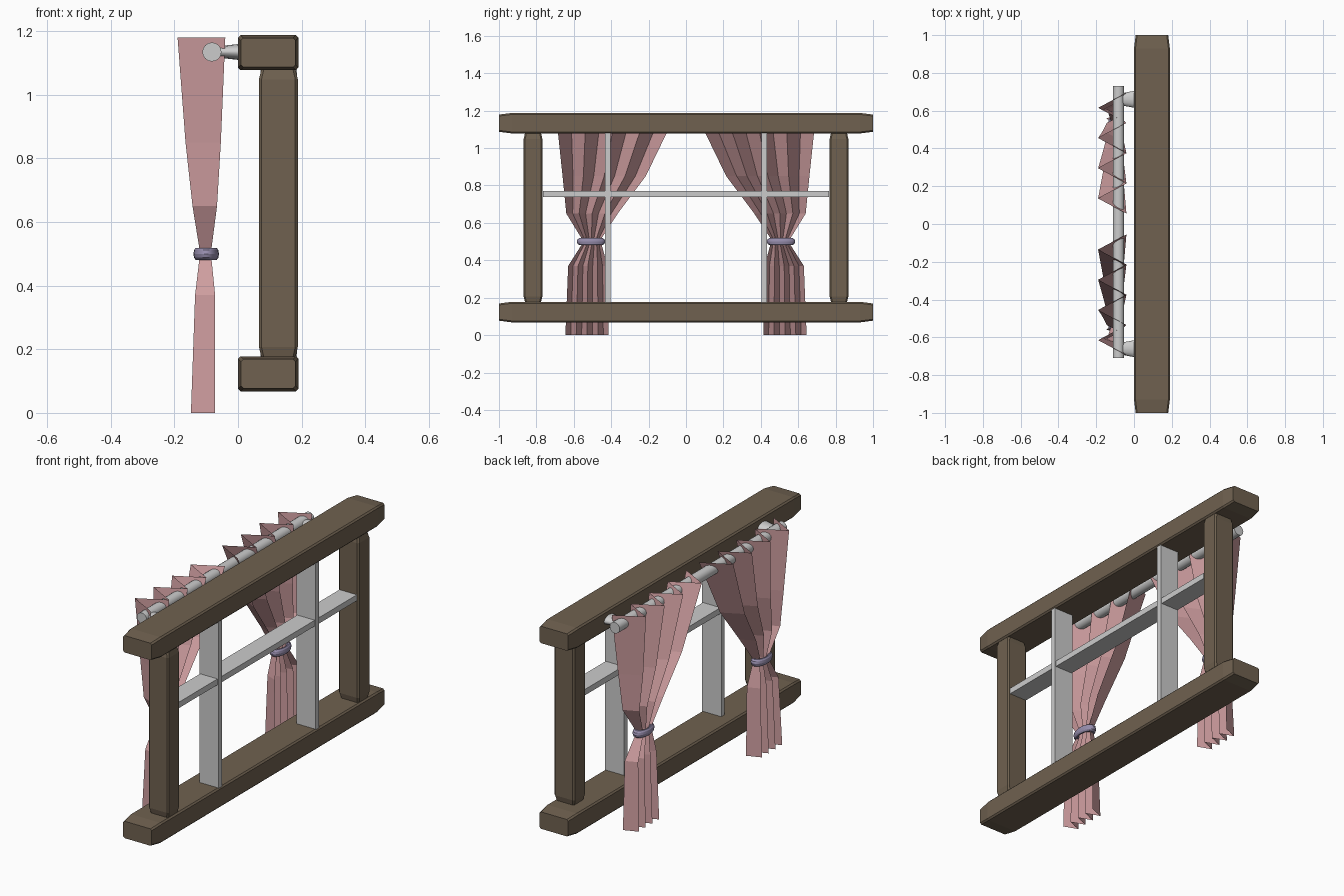
import bpy, bmesh, math

if "Cube" in bpy.data.objects:
    bpy.data.objects.remove(bpy.data.objects["Cube"])


def material(name, rgb):
    m = bpy.data.materials.new(name)
    m.diffuse_color = (*rgb, 1)
    m.use_nodes = True
    m.node_tree.nodes["Principled BSDF"].inputs["Base Color"].default_value = m.diffuse_color
    return m


WOOD = material("wood", (0.16, 0.12, 0.08))
CLOTH = material("cloth", (0.62, 0.34, 0.35))
BAND = material("band", (0.31, 0.27, 0.42))


def finish(name, bm, mat=None, recalc=True):
    if recalc:
        bmesh.ops.recalc_face_normals(bm, faces=bm.faces)
    me = bpy.data.meshes.new(name)
    bm.to_mesh(me)
    bm.free()
    ob = bpy.data.objects.new(name, me)
    bpy.context.collection.objects.link(ob)
    if mat:
        me.materials.append(mat)
    return ob


def timber(name, axis, centre, half, taper, shrink):
    """Chamfered timber along an axis, narrowing slightly at both ends."""
    a, b = [i for i in range(3) if i != axis]
    L, c = half[axis], 0.008
    bm = bmesh.new()
    rings = []
    for t, s in ((-L, shrink), (-L + taper, 0), (L - taper, 0), (L, shrink)):
        u, v = half[a] - s, half[b] - s
        ring = []
        for p, q in ((u, v - c), (u - c, v), (c - u, v), (-u, v - c),
                     (-u, c - v), (c - u, -v), (u - c, -v), (u, c - v)):
            co = list(centre)
            co[axis] += t
            co[a] += p
            co[b] += q
            ring.append(bm.verts.new(co))
        rings.append(ring)
    for r, n in zip(rings, rings[1:]):
        for i in range(8):
            j = (i + 1) % 8
            bm.faces.new((r[i], r[j], n[j], n[i]))
    bm.faces.new(rings[0])
    bm.faces.new(rings[-1])
    return finish(name, bm, WOOD)


def box(name, lo, hi):
    bpy.ops.mesh.primitive_cube_add(size=1, location=[(l + h) / 2 for l, h in zip(lo, hi)])
    ob = bpy.context.object
    ob.name = name
    ob.scale = [h - l for l, h in zip(lo, hi)]
    return ob


# z, inner y, outer y, room-side x, window-side x
LEVELS = [(1.18, 0.055, 0.695, -0.19, -0.04),
          (0.85, 0.215, 0.66, -0.165, -0.054),
          (0.65, 0.365, 0.64, -0.143, -0.066),
          (0.52, 0.45, 0.56, -0.122, -0.083),
          (0.48, 0.45, 0.56, -0.122, -0.083),
          (0.37, 0.42, 0.63, -0.135, -0.072),
          (0.0, 0.413, 0.645, -0.148, -0.072)]


def curtain(name, side):
    """Zigzag pleated sheet gathered at the tie."""
    bm = bmesh.new()
    rows = []
    for z, y0, y1, front, back in LEVELS:
        rows.append([bm.verts.new((front if i % 2 else back,
                                   side * (y0 + (y1 - y0) * i / 8), z))
                     for i in range(9)])
    for r, n in zip(rows, rows[1:]):
        for i in range(8):
            q = (r[i], r[i + 1], n[i + 1], n[i])
            bm.faces.new(q if side < 0 else q[::-1])
    bm.normal_update()
    if sum(f.normal.x for f in bm.faces) > 0:
        bmesh.ops.reverse_faces(bm, faces=bm.faces)
    return finish(name, bm, CLOTH, recalc=False)


# Timber frame
timber("top_beam", 1, (0.095, 0, 1.133), (0.095, 1, 0.055), 0.07, 0.009)
timber("bottom_beam", 1, (0.095, 0, 0.123), (0.095, 1, 0.055), 0.07, 0.009)

# Curtain rod
bpy.ops.mesh.primitive_cylinder_add(vertices=16, radius=0.03, depth=1.44,
                                    location=(-0.082, 0.01, 1.135),
                                    rotation=(math.pi / 2, 0, 0))
bpy.context.object.name = "curtain_rod"
bpy.ops.object.shade_smooth_by_angle()

for side, label in ((-1, "left"), (1, "right")):
    timber(label + "_post", 2, (0.127, side * 0.818, 0.628), (0.061, 0.05, 0.456), 0.035, 0.008)

    # Upright glazing bar
    y = side * 0.418
    box(label + "_upright_bar", (0.07, y - 0.015, 0.17), (0.185, y + 0.015, 1.085))

    # Rod bracket, wider at the frame
    bpy.ops.mesh.primitive_cone_add(vertices=12, radius1=0.025, radius2=0.016, depth=0.085,
                                    location=(-0.04, side * 0.66, 1.135),
                                    rotation=(0, -math.pi / 2, 0))
    ob = bpy.context.object
    ob.name = label + "_rod_bracket"
    ob.scale = (1, 1.8, 1)
    bpy.ops.object.shade_smooth_by_angle()

    curtain(label + "_curtain", side)

    # Tieback ring
    bpy.ops.mesh.primitive_torus_add(major_segments=20, minor_segments=10,
                                     major_radius=0.056, minor_radius=0.02,
                                     location=(-0.1, side * 0.508, 0.5))
    ob = bpy.context.object
    ob.name = label + "_tieback"
    ob.scale = (0.53, 1, 1)
    ob.data.materials.append(BAND)
    bpy.ops.object.shade_smooth_by_angle()

# Cross glazing bar
box("cross_bar", (0.075, -0.765, 0.738), (0.18, 0.765, 0.77))
